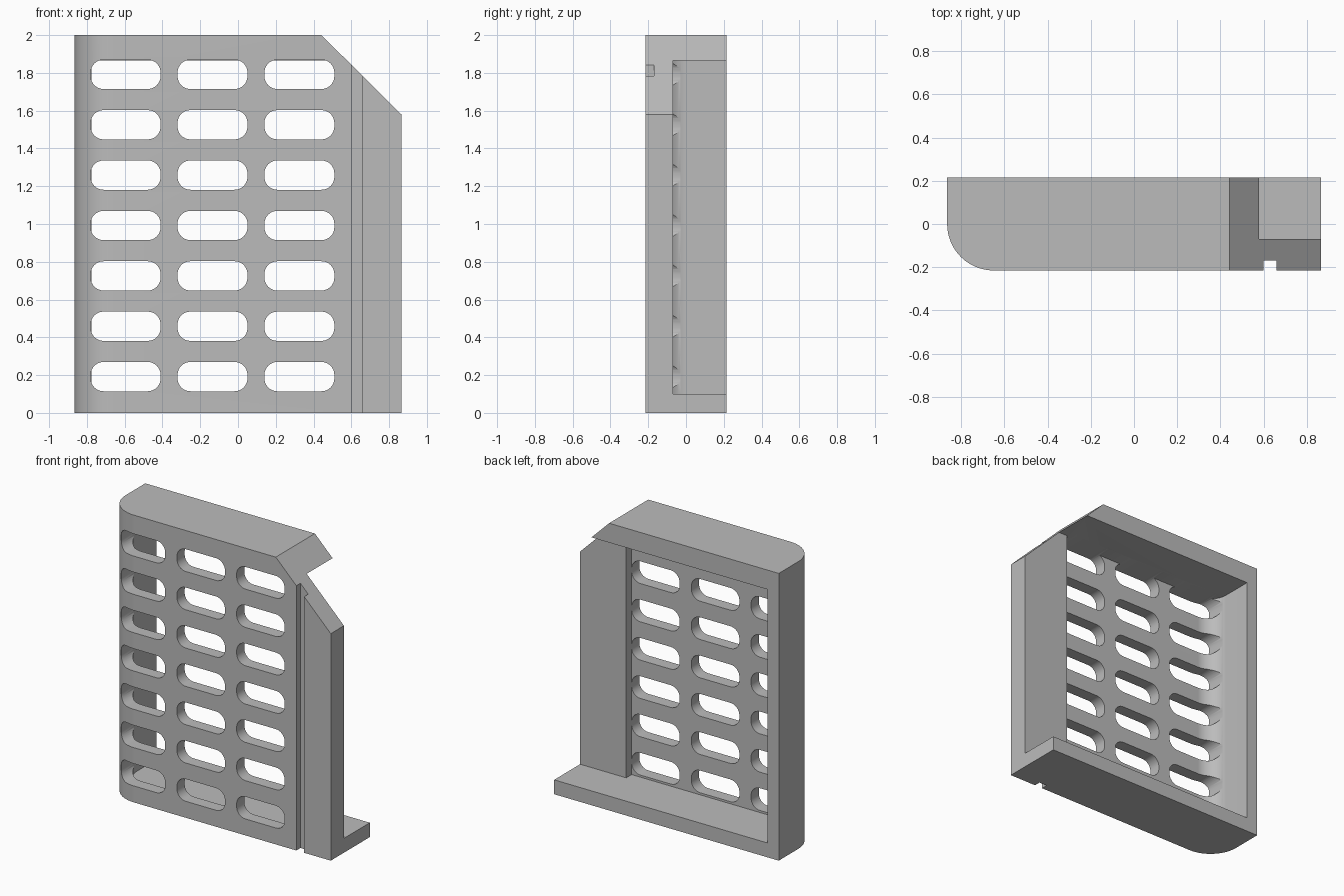
import bpy, bmesh, math
from mathutils import Vector

cube = bpy.data.objects.get("Cube")
if cube:
    bpy.data.objects.remove(cube, do_unlink=True)

grey = bpy.data.materials.new("plain_grey")
grey.use_nodes = True
grey.diffuse_color = (0.5, 0.5, 0.5, 1)
grey.node_tree.nodes["Principled BSDF"].inputs["Base Color"].default_value = (0.5, 0.5, 0.5, 1)


def arc(cx, cy, r, start, end, n):
    """Points on an arc, angles in degrees."""
    angles = [math.radians(start + (end - start) * i / n) for i in range(n + 1)]
    return [(cx + r * math.cos(a), cy + r * math.sin(a)) for a in angles]


def prism(name, outlines, axis, low, high):
    """Extrude flat outlines along z (xy outlines) or y (xz outlines)."""
    bm = bmesh.new()
    for outline in outlines:
        if axis == "z":
            verts = [bm.verts.new((u, v, low)) for u, v in outline]
            move = Vector((0, 0, high - low))
        else:
            verts = [bm.verts.new((u, low, v)) for u, v in outline]
            move = Vector((0, high - low, 0))
        face = bm.faces.new(verts)
        made = bmesh.ops.extrude_face_region(bm, geom=[face])["geom"]
        bmesh.ops.translate(bm, vec=move, verts=[g for g in made if isinstance(g, bmesh.types.BMVert)])
    bmesh.ops.recalc_face_normals(bm, faces=bm.faces)
    mesh = bpy.data.meshes.new(name)
    bm.to_mesh(mesh)
    bm.free()
    mesh.materials.append(grey)
    obj = bpy.data.objects.new(name, mesh)
    bpy.context.collection.objects.link(obj)
    return obj


def cut(target, cutter):
    """Subtract the cutter, bake the result and drop the cutter."""
    mod = target.modifiers.new("cut", "BOOLEAN")
    mod.operation = "DIFFERENCE"
    mod.solver = "EXACT"
    mod.object = cutter
    cutter.hide_render = True
    bpy.ops.object.select_all(action="DESELECT")
    bpy.context.view_layer.objects.active = target
    target.select_set(True)
    bpy.ops.object.modifier_apply(modifier=mod.name)
    bpy.data.objects.remove(cutter, do_unlink=True)


def rounded_slot(cx, cz, w, h, r):
    x, z = w / 2 - r, h / 2 - r
    corners = [(x, z, 0), (-x, z, 90), (-x, -z, 180), (x, -z, 270)]
    return [p for dx, dz, a in corners for p in arc(cx + dx, cz + dz, r, a, a + 90, 8)]


HALF_W, HALF_D, HEIGHT = 0.865, 0.215, 2.0
WALL = 0.085
bend_x = -HALF_W + HALF_D

# Solid housing with one rounded front edge and a long front groove
outline = [(-HALF_W, HALF_D)]
outline += arc(bend_x, 0, HALF_D, 180, 270, 24)
outline += [(0.6, -HALF_D), (0.6, -0.17), (0.66, -0.17), (0.66, -HALF_D),
            (HALF_W, -HALF_D), (HALF_W, HALF_D)]
housing = prism("vented_housing", [outline], "z", 0, HEIGHT)

# Rear pocket, open at the back and side, deeper behind the vents
inner = HALF_D - WALL
pocket = [(bend_x - inner, 0.5)] + arc(bend_x, 0, inner, 180, 270, 24)
pocket += [(0.51, -inner), (0.51, -0.07), (1.2, -0.07), (1.2, 0.5)]
cut(housing, prism("pocket_cutter", [pocket], "z", 0.1, 1.865))

# Grid of vent slots
slots = [rounded_slot(-0.595 + 0.46 * col, 0.192 + 0.2667 * row, 0.37, 0.155, 0.068)
         for col in range(3) for row in range(7)]
cut(housing, prism("slot_cutter", slots, "y", -0.4, -0.03))

# Sloped top corner
slope = [(0.24, 2.2), (1.065, 1.382), (1.5, 1.382), (1.5, 2.2)]
cut(housing, prism("corner_cutter", [slope], "y", -0.6, 0.6))

bpy.ops.object.shade_smooth_by_angle(angle=math.radians(25))
